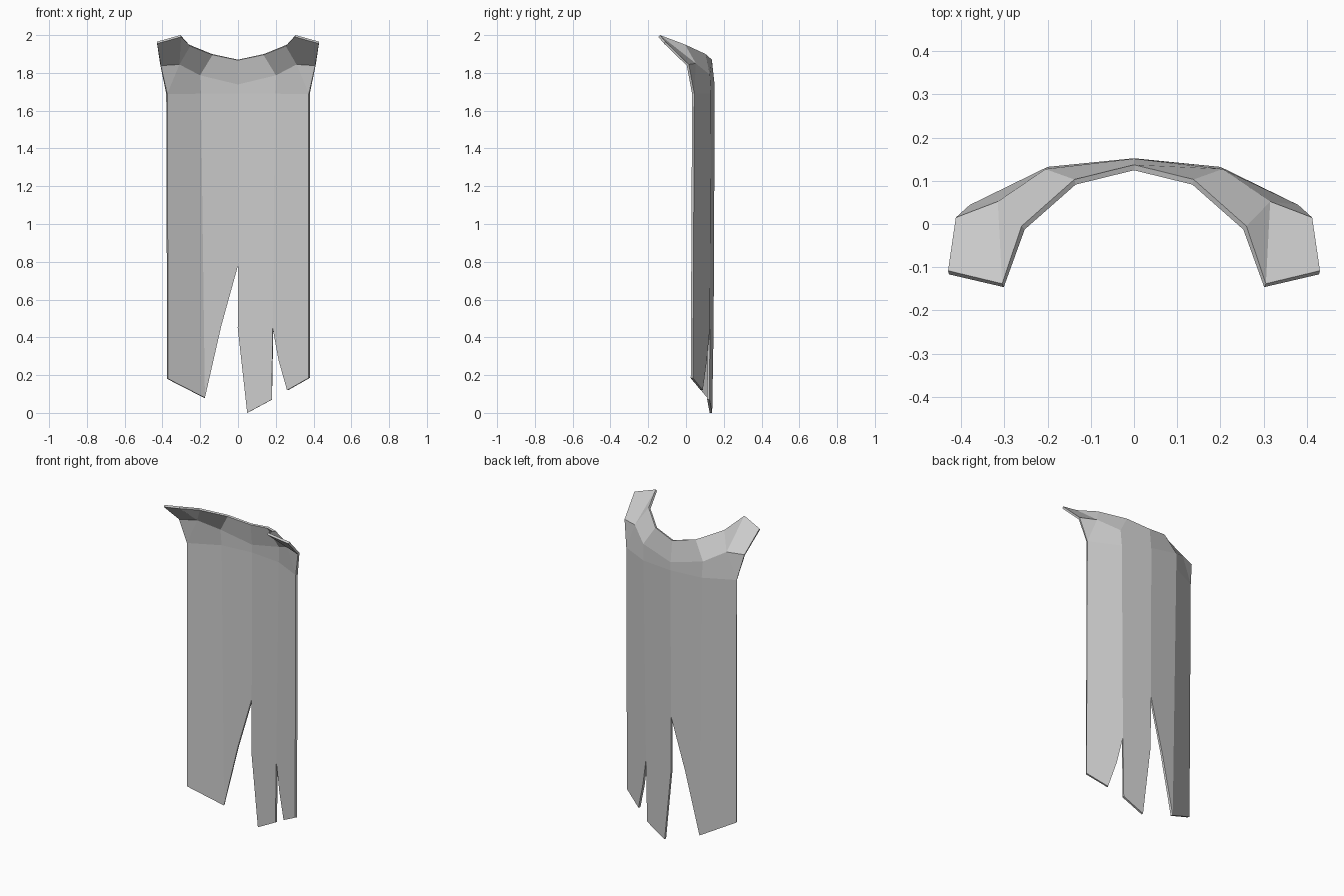
import bpy
import bmesh

default = bpy.data.objects.get("Cube")
if default:
    bpy.data.objects.remove(default, do_unlink=True)

# Cloth colour
cloth = bpy.data.materials.new("grey_cloth")
cloth.use_nodes = True
grey = (0.6, 0.6, 0.6, 1.0)
cloth.diffuse_color = grey
cloth.node_tree.nodes["Principled BSDF"].inputs["Base Color"].default_value = grey

TOP = 1.69
bm = bmesh.new()
cache = {}


def vert(point):
    key = tuple(round(c, 4) for c in point)
    if key not in cache:
        cache[key] = bm.verts.new(point)
    return cache[key]


def face(points):
    bm.faces.new([vert(p) for p in points])


def drape(x, z):
    """Point of the hanging cloth: a shallow arc around the back."""
    a = abs(x)
    edge = 0.2 - 0.015 * (TOP - z) / TOP
    if a <= edge:
        y = 0.152 - 0.02 * a / edge
    else:
        y = 0.132 - 0.088 * (a - edge) / (0.38 - edge)
    return (x, y - 0.008 * (TOP - z) / TOP, z)


# Hanging panels with a torn hem, each listed clockwise from the front
panels = [
    [(-0.38, TOP), (-0.2, TOP), (-0.18, 0.08), (-0.375, 0.18)],
    [(-0.2, TOP), (0, TOP), (0, 0.78), (-0.09, 0.46), (-0.18, 0.08)],
    [(0, TOP), (0.2, TOP), (0.187, 0.45), (0.18, 0.07), (0.05, 0), (0, 0.45), (0, 0.78)],
    [(0.2, TOP), (0.38, TOP), (0.38, 0.185), (0.265, 0.12), (0.22, 0.28), (0.187, 0.45)],
]
for panel in panels:
    face([drape(x, z) for x, z in panel])

# Collar: shoulder line, fold, rim and the two shoulder tips
base_mid, base_side, base_edge = (drape(x, TOP) for x in (0, 0.2, 0.38))
fold_mid, fold_side = (0, 0.151, 1.74), (0.205, 0.127, 1.79)
fold_shoulder, fold_edge = (0.315, 0.052, 1.85), (0.412, 0.015, 1.845)
rim_mid, rim_side, rim_shoulder = (0, 0.137, 1.87), (0.138, 0.103, 1.90), (0.26, -0.005, 1.95)
tip_inner, tip_outer = (0.305, -0.138, 2.0), (0.43, -0.108, 1.965)
collar = [
    [fold_mid, fold_side, base_side, base_mid],
    [fold_side, fold_shoulder, base_edge, base_side],
    [fold_shoulder, fold_edge, base_edge],
    [rim_mid, rim_side, fold_side, fold_mid],
    [rim_side, rim_shoulder, fold_shoulder, fold_side],
    [rim_shoulder, tip_inner, fold_shoulder],
    [tip_inner, tip_outer, fold_edge, fold_shoulder],
]
for points in collar:
    face(points)
    face([(-x, y, z) for x, y, z in reversed(points)])

mesh = bpy.data.meshes.new("cape")
bm.to_mesh(mesh)
bm.free()
mesh.materials.append(cloth)
cape = bpy.data.objects.new("cape", mesh)
bpy.context.collection.objects.link(cape)

# Cloth thickness, grown inward
thickness = cape.modifiers.new("thickness", "SOLIDIFY")
thickness.thickness = 0.013
thickness.offset = -1
